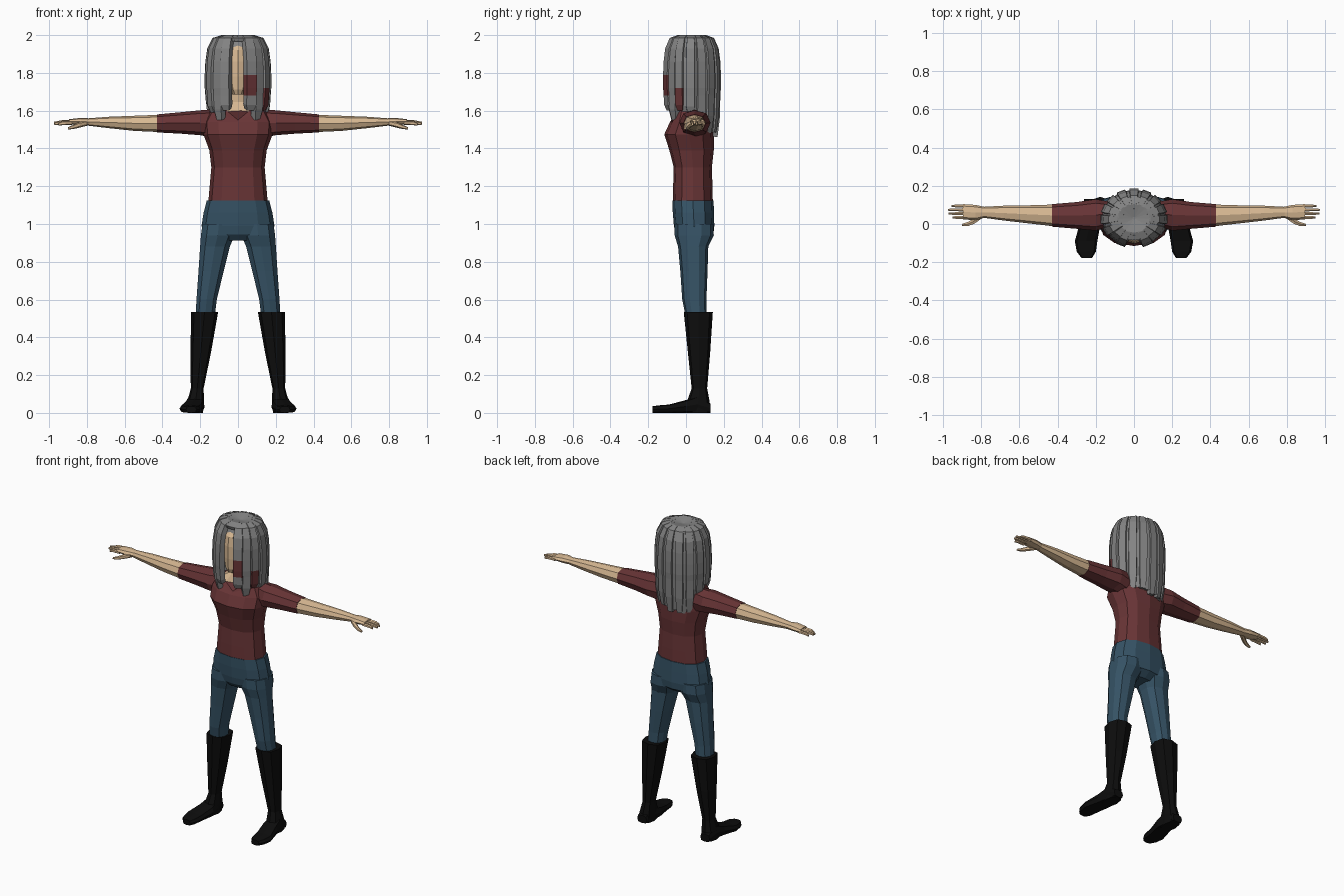
import bpy, bmesh, math, random
from mathutils import Vector

random.seed(4)


def material(name, rgb):
    m = bpy.data.materials.new(name)
    m.diffuse_color = (*rgb, 1)
    return m


SKIN = material("skin", (0.68, 0.48, 0.29))
SHIRT = material("dark_red", (0.14, 0.035, 0.037))
JEANS = material("denim_blue", (0.036, 0.085, 0.13))
BOOT = material("black", (0.004, 0.004, 0.004))
HAIR = material("grey", (0.23, 0.23, 0.23))


def section(axis, pos, u0, u1, v0, v1, n=12, p=0.85):
    """Rounded cross-section filling the box u0..u1, v0..v1 at pos on an axis."""
    pts = []
    for i in range(n):
        a = 2 * math.pi * (i + (0.5 if n == 4 else 0)) / n - math.pi / 2
        c, s = math.cos(a), math.sin(a)
        c = math.copysign(abs(c) ** p, c) if abs(c) > 1e-6 else 0
        s = math.copysign(abs(s) ** p, s) if abs(s) > 1e-6 else 0
        u = (u0 + u1) / 2 + (u1 - u0) / 2 * c
        v = (v0 + v1) / 2 + (v1 - v0) / 2 * s
        pts.append({"z": (u, v, pos), "x": (pos, u, v), "y": (u, pos, v)}[axis])
    return pts


def loft(name, rings, mats, mirror=False, rule=None):
    """Skin a list of equal-length rings, cap both ends, optionally mirror in x."""
    bm = bmesh.new()
    vs = [[bm.verts.new(p) for p in r] for r in rings]
    n = len(rings[0])
    for a, b in zip(vs, vs[1:]):
        for i in range(n):
            bm.faces.new((a[i], a[(i + 1) % n], b[(i + 1) % n], b[i]))
    bm.faces.new(vs[0])
    bm.faces.new(vs[-1])
    bmesh.ops.recalc_face_normals(bm, faces=bm.faces)
    if rule:
        for f in bm.faces:
            f.material_index = rule(f.calc_center_median())
    me = bpy.data.meshes.new(name)
    bm.to_mesh(me)
    bm.free()
    for m in mats:
        me.materials.append(m)
    ob = bpy.data.objects.new(name, me)
    bpy.context.collection.objects.link(ob)
    if mirror:
        ob.modifiers.new("mirror", "MIRROR").use_mirror_merge = False
    return ob


def upright(rows, **kw):
    """Sections centred on x from rows of half width, front y, back y, z."""
    return [section("z", z, -w, w, f, b, **kw) for w, f, b, z in rows]


def drop_front(ring, depth):
    """Lower the front of a ring to form a V neckline."""
    out = []
    half = max(p[0] for p in ring)
    for x, y, z in ring:
        k = max(0, 1 - abs(x) / half / 0.9) if y < 0.03 else 0
        out.append((x, y, z - depth * k))
    return out


# shirt body with V neckline
shirt = upright([(0.157, -0.07, 0.142, 1.118), (0.15, -0.068, 0.14, 1.2),
                 (0.141, -0.065, 0.137, 1.3), (0.152, -0.088, 0.147, 1.39),
                 (0.183, -0.115, 0.147, 1.475), (0.185, -0.085, 0.14, 1.54)])
collar = drop_front(upright([(0.10, -0.055, 0.105, 1.625)])[0], 0.075)
shirt += [drop_front(upright([(0.15, -0.065, 0.125, 1.605)])[0], 0.06), collar]
loft("shirt", shirt, [SHIRT])

# neck rising out of the neckline, and head
loft("neck", [collar] + upright([(0.055, -0.025, 0.075, 1.645),
                                 (0.048, -0.03, 0.07, 1.74)]), [SKIN])
loft("head", upright([(0.028, -0.088, 0.0, 1.685), (0.047, -0.1, 0.06, 1.712),
                      (0.066, -0.105, 0.11, 1.78), (0.074, -0.104, 0.125, 1.86),
                      (0.07, -0.095, 0.12, 1.92), (0.045, -0.06, 0.09, 1.965)]), [SKIN])


# sleeves and bare arms: rows of x, y range, z range
def limb(rows, axis, n=8):
    return [section(axis, *r, n=n) for r in rows]


loft("sleeve", limb([(0.09, 0.0, 0.11, 1.45, 1.61), (0.2, -0.035, 0.13, 1.47, 1.602),
                     (0.3, -0.025, 0.115, 1.478, 1.592),
                     (0.43, -0.014, 0.104, 1.485, 1.58)], "x"), [SHIRT], True)
loft("arm", limb([(0.42, -0.012, 0.102, 1.487, 1.578), (0.55, 0.003, 0.098, 1.493, 1.573),
                  (0.68, 0.018, 0.096, 1.507, 1.568), (0.79, 0.033, 0.09, 1.52, 1.56)],
                 "x"), [SKIN], True)

# hands: palm, four fingers, thumb
loft("palm", limb([(0.78, 0.034, 0.089, 1.521, 1.559), (0.83, 0.02, 0.1, 1.522, 1.562),
                   (0.895, 0.024, 0.104, 1.528, 1.555)], "x"), [SKIN], True)
for i, tip in enumerate((0.95, 0.972, 0.975, 0.955)):
    y0 = 0.025 + i * 0.02
    z = 1.54 - 0.003 * abs(i - 2)
    loft("finger", limb([(0.88, y0, y0 + 0.019, z - 0.01, z + 0.012),
                         (0.93, y0 + 0.001, y0 + 0.018, z - 0.011, z + 0.01),
                         (tip, y0 + 0.004, y0 + 0.015, z - 0.014, z + 0.001)],
                        "x", 6), [SKIN], True)
loft("thumb", limb([(0.8, 0.025, 0.06, 1.52, 1.548), (0.84, -0.002, 0.03, 1.51, 1.54),
                    (0.87, -0.012, 0.012, 1.503, 1.526),
                    (0.9, -0.012, 0.002, 1.5, 1.513)], "x", 6), [SKIN], True)

# jeans: hips and legs
loft("jeans_hips", upright([(0.165, -0.072, 0.146, 1.125), (0.182, -0.07, 0.148, 1.06),
                            (0.193, -0.064, 0.15, 0.99), (0.18, -0.055, 0.145, 0.945),
                            (0.12, -0.025, 0.1, 0.912)]), [JEANS])
loft("jeans_leg", [section("z", *r, n=10) for r in
                   [(1.0, 0.01, 0.192, -0.06, 0.146), (0.94, 0.014, 0.2, -0.06, 0.147),
                    (0.88, 0.04, 0.204, -0.042, 0.118), (0.75, 0.073, 0.212, -0.03, 0.114),
                    (0.6, 0.11, 0.222, -0.02, 0.108), (0.5, 0.122, 0.228, 0.0, 0.11)]],
     [JEANS], True)

# boots: shaft and foot
loft("boot_shaft", [section("z", *r, n=8, p=0.75) for r in
                    [(0.535, 0.105, 0.249, -0.012, 0.142), (0.32, 0.143, 0.251, 0.01, 0.128),
                     (0.13, 0.182, 0.25, 0.03, 0.112), (0.06, 0.18, 0.268, 0.005, 0.125),
                     (0.0, 0.185, 0.268, 0.0, 0.125)]], [BOOT], True)
loft("boot_foot", [section("y", *r, n=8, p=0.6) for r in
                   [(0.13, 0.195, 0.262, 0.0, 0.05), (0.06, 0.182, 0.272, 0.0, 0.09),
                    (0.0, 0.176, 0.285, 0.0, 0.068), (-0.09, 0.192, 0.31, 0.0, 0.044),
                    (-0.145, 0.2, 0.3, 0.0, 0.04), (-0.178, 0.22, 0.275, 0.0, 0.035)]],
     [BOOT], True)

# hair: flat locks falling from the crown
PATH = [(0.05, 1.985), (0.5, 2.0), (0.78, 1.985), (0.94, 1.93), (1.0, 1.86),
        (1.02, 1.79), (1.02, 1.72), (1.0, 1.68)]


def lock(deg, width, bottom, scale=1.0, dye=None, points=PATH, thick=0.03):
    a = math.radians(deg)
    out = Vector((0.172 * math.cos(a), 0.152 * math.sin(a), 0))
    side = Vector((-math.sin(a) * 0.172, math.cos(a) * 0.152, 0)).normalized()
    flat = Vector((side.y, -side.x, 0))
    path = [p for p in points if p[1] > bottom + 0.02]
    if bottom < 1.7:
        path += [(0.98, (bottom + 1.66) / 2), (0.9, bottom)]
    length = out.length
    rings = []
    for i, (t, z) in enumerate(path):
        p0, p1 = path[max(i - 1, 0)], path[min(i + 1, len(path) - 1)]
        dr, dz = (p1[0] - p0[0]) * length, p1[1] - p0[1]
        normal = (flat * -dz + Vector((0, 0, dr))).normalized()
        c = Vector((0, 0.03, z)) + out * t * scale
        w = side * width / 2 * max(0.3, min(1, t * 1.05))
        if i == len(path) - 1 and bottom < 1.7:
            w *= 0.7
        inner = c - normal * thick
        rings.append([c - w * 0.8, c + w * 0.8, inner + w, inner - w])
    rule = (lambda c: int(dye[0] < c.z < dye[1])) if dye else None
    loft("hair_lock", rings, [HAIR, SHIRT], rule=rule)


# front locks framing the face, two with dyed bands
lock(-65, 0.07, 1.60, dye=(1.68, 1.79))
lock(-46, 0.06, 1.55, 0.96)
lock(-27, 0.055, 1.60, 1.0, dye=(1.59, 1.72))
lock(246, 0.06, 1.60)
lock(228, 0.06, 1.55, 0.96)
lock(208, 0.055, 1.59)

# side and back locks, longest at the back
for i in range(19):
    deg = -14 + i * 208 / 18
    back = max(0, math.sin(math.radians(deg)))
    bottom = 1.6 - 0.13 * min(1, back * 1.3) + random.uniform(-0.02, 0.025)
    lock(deg, 0.056, bottom, 1.0 if i % 2 else 0.95)

# short locks over the forehead and a cap closing the crown
for deg in (-106, -98, -90, -82, -74):
    lock(deg, 0.04, 1.91, 0.97, points=PATH[:4], thick=0.02)
loft("hair_cap", [section("z", z, -w, w, 0.03 - d, 0.03 + d) for z, w, d in
                  [(1.93, 0.145, 0.11), (1.965, 0.115, 0.1), (1.985, 0.07, 0.06)]], [HAIR])
